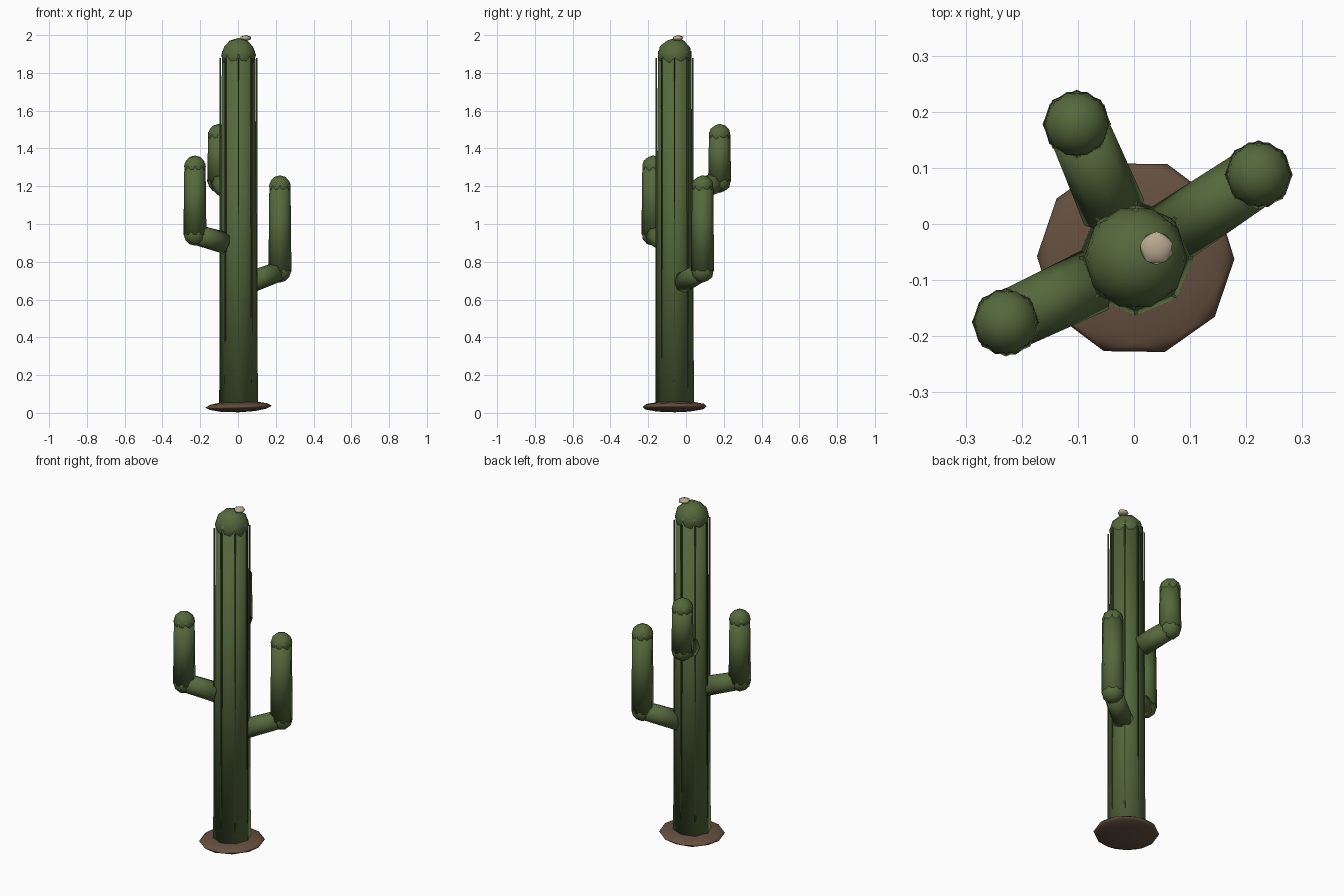
import bpy
from math import cos, sin, pi
from mathutils import Vector

cube = bpy.data.objects.get("Cube")
if cube:
    bpy.data.objects.remove(cube)


def material(name, color):
    m = bpy.data.materials.new(name)
    m.use_nodes = True
    m.diffuse_color = (*color, 1)
    m.node_tree.nodes["Principled BSDF"].inputs["Base Color"].default_value = (*color, 1)
    return m


green = material("cactus green", (0.09, 0.14, 0.045))
dark_green = material("rib dark green", (0.04, 0.065, 0.025))
brown = material("soil brown", (0.13, 0.08, 0.05))
cream = material("blossom cream", (0.48, 0.39, 0.28))


def finish(name, mat, smooth=True):
    ob = bpy.context.object
    ob.name = name
    ob.data.materials.append(mat)
    if smooth:
        bpy.ops.object.shade_smooth()
    return ob


def limb(name, start, end, r1, r2, sides=8):
    """Tapered closed tube between two points, shaded smooth over its ends."""
    a, b = Vector(start), Vector(end)
    bpy.ops.mesh.primitive_cone_add(
        vertices=sides, radius1=r1, radius2=r2, depth=(b - a).length,
        location=(a + b) / 2, rotation=(b - a).to_track_quat('Z', 'Y').to_euler())
    return finish(name, green)


def blob(name, center, radius, mat, height=1, detail=2, tilt=0):
    """Faceted ball, optionally squashed."""
    bpy.ops.mesh.primitive_ico_sphere_add(
        subdivisions=detail, radius=radius, location=center, rotation=(0, tilt, 0.3))
    ob = finish(name, mat)
    ob.scale.z = height
    return ob


# Soil mound, trunk, crown and blossom
AXIS = Vector((0.003, -0.06, 0))
blob("soil_mound", AXIS + Vector((0, 0, 0.033)), 0.176, brown, 0.17, tilt=-0.03)
limb("trunk", AXIS + Vector((0, 0, 0.03)), AXIS + Vector((0, 0, 1.915)), 0.103, 0.088)
blob("crown", AXIS + Vector((0, 0, 1.893)), 0.092, green)
blob("blossom", (0.04, -0.043, 1.984), 0.033, cream, 0.5, detail=1)

# Upright ribs that sink into the wider foot of the trunk
for i in range(8):
    a = i * pi / 4
    bpy.ops.mesh.primitive_cube_add(
        size=1, location=AXIS + Vector((0.097 * cos(a), 0.097 * sin(a), 0.97)),
        rotation=(0, 0, a))
    rib = finish(f"rib_{i + 1}", dark_green, smooth=False)
    rib.scale = (0.008, 0.006, 1.82)

# Arms: root inside the trunk, elbow, and height of the upright part
arms = {
    "left_arm": ((0.06, -0.02, 0.69), (0.222, 0.088, 0.75), 1.215),
    "right_arm": ((-0.07, -0.10, 0.90), (-0.228, -0.175, 0.945), 1.32),
    "back_arm": ((-0.035, 0.02, 1.165), (-0.102, 0.178, 1.225), 1.487),
}
for name, (root, elbow, top) in arms.items():
    tip = Vector((elbow[0], elbow[1], top))
    limb(name + "_branch", root, elbow, 0.058, 0.054)
    blob(name + "_elbow", elbow, 0.06, green)
    limb(name + "_upright", elbow, tip, 0.061, 0.056)
    blob(name + "_tip", tip - Vector((0, 0, 0.015)), 0.058, green)
